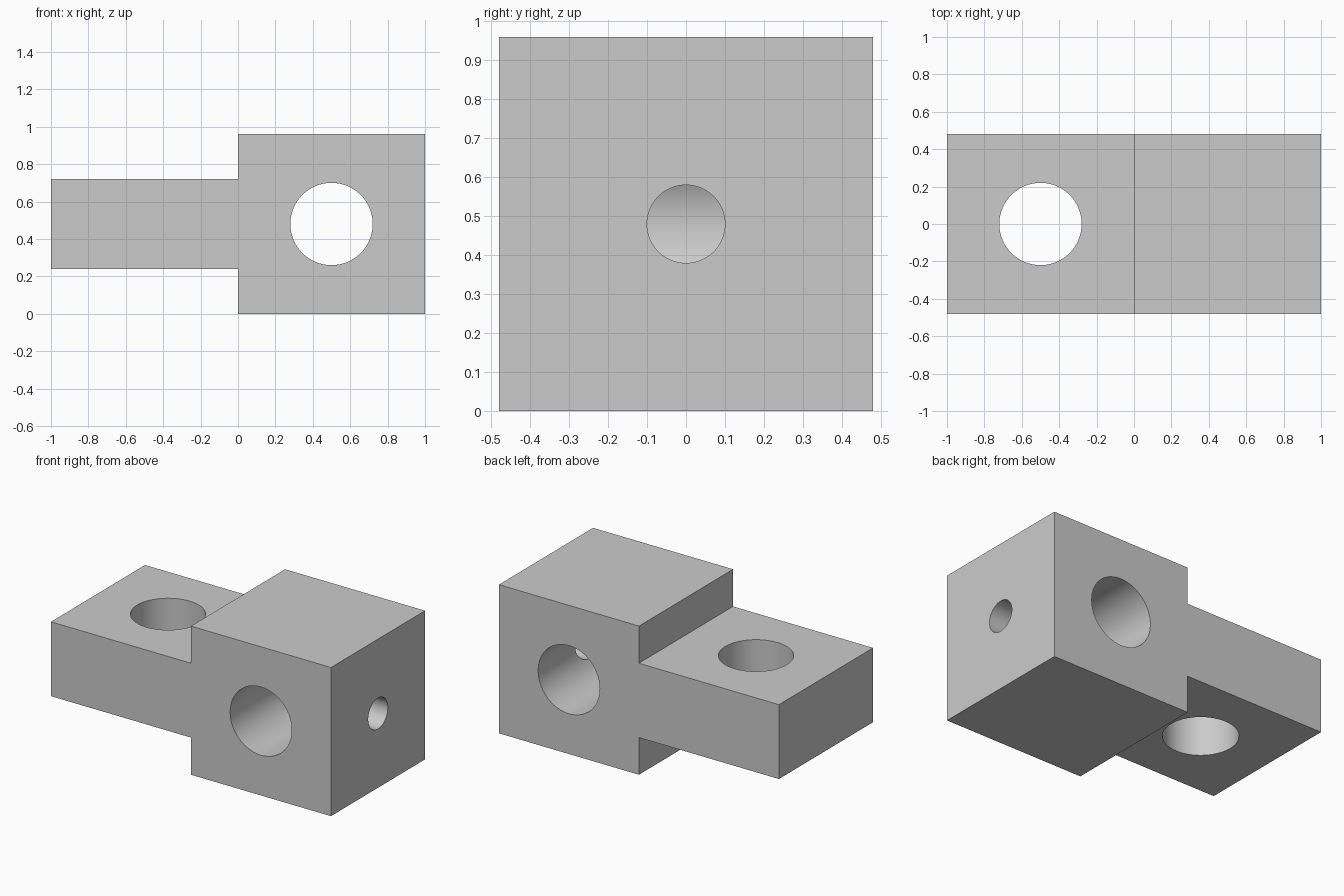
import bpy, bmesh, math
from mathutils import Matrix, Vector

if "Cube" in bpy.data.objects:
    bpy.data.objects.remove(bpy.data.objects["Cube"])

HALF_Y = 0.48      # half depth of the whole part
MID_Z = 0.48       # height of the shared centre line

grey = bpy.data.materials.new("light_grey")
grey.diffuse_color = (0.6, 0.6, 0.6, 1.0)
grey.use_nodes = True
grey.node_tree.nodes["Principled BSDF"].inputs["Base Color"].default_value = grey.diffuse_color


def add_object(name, bm):
    bmesh.ops.recalc_face_normals(bm, faces=bm.faces[:])
    mesh = bpy.data.meshes.new(name)
    bm.to_mesh(mesh)
    bm.free()
    mesh.materials.append(grey)
    obj = bpy.data.objects.new(name, mesh)
    bpy.context.collection.objects.link(obj)
    return obj


def bore_cutter(name, centre, axis, radius, length):
    """Round cutter along the given axis."""
    bm = bmesh.new()
    turn = Vector((0, 0, 1)).rotation_difference(Vector(axis)).to_matrix().to_4x4()
    bmesh.ops.create_cone(bm, cap_ends=True, segments=96, radius1=radius, radius2=radius,
                          depth=length, matrix=Matrix.Translation(centre) @ turn)
    obj = add_object(name, bm)
    obj.hide_render = True
    return obj


# Body: stepped side profile (thin tongue on the left, square block on the right)
lower = [(-1, 0.24), (0, 0.24), (0, 0), (1, 0)]
outline = lower + [(x, 2 * MID_Z - z) for x, z in reversed(lower)]
bm = bmesh.new()
face = bm.faces.new([bm.verts.new((x, -HALF_Y, z)) for x, z in outline])
side = bmesh.ops.extrude_face_region(bm, geom=[face])
bmesh.ops.translate(bm, vec=(0, 2 * HALF_Y, 0),
                    verts=[g for g in side["geom"] if isinstance(g, bmesh.types.BMVert)])
body = add_object("joint_body", bm)

# Bores: tongue hole, block cross hole, small end hole opening into the cross hole
cutters = [
    bore_cutter("tongue_hole_cutter", (-0.5, 0, MID_Z), (0, 0, 1), 0.22, 1.2),
    bore_cutter("block_hole_cutter", (0.5, 0, MID_Z), (0, 1, 0), 0.22, 1.2),
    bore_cutter("end_hole_cutter", (0.85, 0, MID_Z), (1, 0, 0), 0.10, 0.7),
]
for cutter in cutters:
    mod = body.modifiers.new(cutter.name, "BOOLEAN")
    mod.operation = "DIFFERENCE"
    mod.solver = "EXACT"
    mod.object = cutter

# Bake the cuts, then remove the cutters
depsgraph = bpy.context.evaluated_depsgraph_get()
cut_mesh = bpy.data.meshes.new_from_object(body.evaluated_get(depsgraph))
body.modifiers.clear()
body.data = cut_mesh
for cutter in cutters:
    bpy.data.objects.remove(cutter, do_unlink=True)

# Smooth bores with crisp edges
bpy.ops.object.select_all(action="DESELECT")
body.select_set(True)
bpy.context.view_layer.objects.active = body
bpy.ops.object.shade_smooth_by_angle(angle=math.radians(30))
